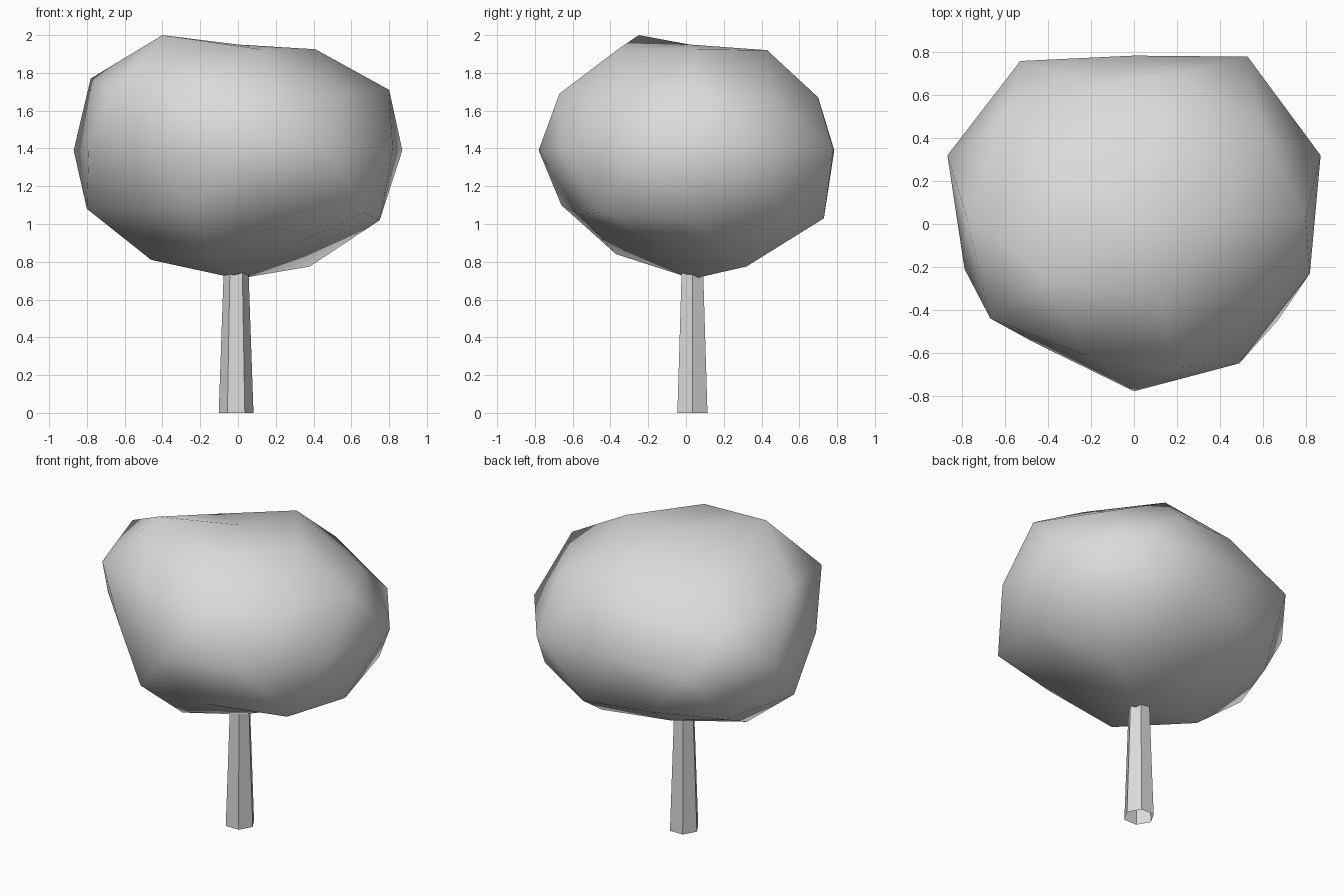
import bpy
import bmesh
from mathutils import Vector

if "Cube" in bpy.data.objects:
    bpy.data.objects.remove(bpy.data.objects["Cube"], do_unlink=True)


def make_material(name, colour):
    material = bpy.data.materials.new(name)
    material.use_nodes = True
    material.diffuse_color = colour
    material.node_tree.nodes["Principled BSDF"].inputs["Base Color"].default_value = colour
    return material


def add_object(name, bm, material, smooth):
    mesh = bpy.data.meshes.new(name)
    for face in bm.faces:
        face.smooth = smooth
    bm.to_mesh(mesh)
    bm.free()
    mesh.materials.append(material)
    obj = bpy.data.objects.new(name, mesh)
    bpy.context.scene.collection.objects.link(obj)
    return obj


grey = make_material("pale grey", (0.71, 0.71, 0.71, 1.0))

# Trunk: tapered open six-sided tube, its top hidden inside the crown
trunk_height = 0.8
trunk = bmesh.new()
bmesh.ops.create_cone(trunk, cap_ends=False, segments=6, radius1=0.092,
                      radius2=0.064, depth=trunk_height)
for vert in trunk.verts:
    # Put a corner on the x axis
    vert.co = Vector((vert.co.y, -vert.co.x, vert.co.z))
bmesh.ops.translate(trunk, verts=trunk.verts, vec=(-0.01, 0.034, trunk_height / 2))
add_object("trunk", trunk, grey, False)

# Crown: squashed icosphere with its corners pulled into an uneven outline
crown_centre = Vector((0, 0.035, 1.39))
crown_size = Vector((0.89, 0.87, 0.68))
crown = bmesh.new()
bmesh.ops.create_icosphere(crown, subdivisions=2, radius=1)
for vert in crown.verts:
    vert.co = crown_centre + vert.co * crown_size

top_corners = [
    (0, 0.02, 1.95), (-0.40, -0.25, 2.0), (0.41, 0.03, 1.925),
    (0.12, 0.43, 1.92), (0.12, -0.36, 1.925), (-0.37, 0.29, 1.82),
]
upper_corners = [
    (0.8, 0.03, 1.71), (0.22, 0.7, 1.67), (0.2, -0.67, 1.69),
    (-0.67, -0.44, 1.71), (-0.78, 0.03, 1.77), (-0.23, -0.61, 1.72),
    (-0.19, 0.65, 1.69), (0.59, 0.44, 1.68), (0.56, -0.36, 1.7),
    (-0.61, 0.47, 1.62),
]
middle_corners = [
    (0.87, 0.32, 1.39), (0.53, 0.78, 1.39), (0, 0.785, 1.39),
    (-0.53, 0.76, 1.39), (-0.87, 0.32, 1.39), (-0.79, -0.21, 1.39),
    (-0.47, -0.55, 1.39), (0, -0.78, 1.39), (0.49, -0.65, 1.39),
    (0.82, -0.23, 1.39),
]
lower_corners = [
    (0.75, 0.03, 1.02), (0.23, 0.73, 1.03), (-0.8, 0.03, 1.08),
    (-0.24, -0.66, 1.1), (0.67, -0.45, 1.06), (0.18, -0.56, 1.05),
    (-0.24, 0.7, 1.07), (0.66, 0.51, 1.08), (-0.51, -0.35, 1.07),
]
bottom_corners = [
    (0, 0.035, 0.71), (0.38, 0.32, 0.775), (-0.46, 0.03, 0.81),
    (-0.14, -0.37, 0.84), (0.32, -0.2, 0.9), (-0.14, 0.36, 0.86),
]

# Each target moves the closest corner that has not been moved yet
free = list(crown.verts)
for target in (top_corners + upper_corners + middle_corners
               + lower_corners + bottom_corners):
    target = Vector(target)
    nearest = min(free, key=lambda v: (v.co - target).length)
    nearest.co = target
    free.remove(nearest)
add_object("crown", crown, grey, True)
